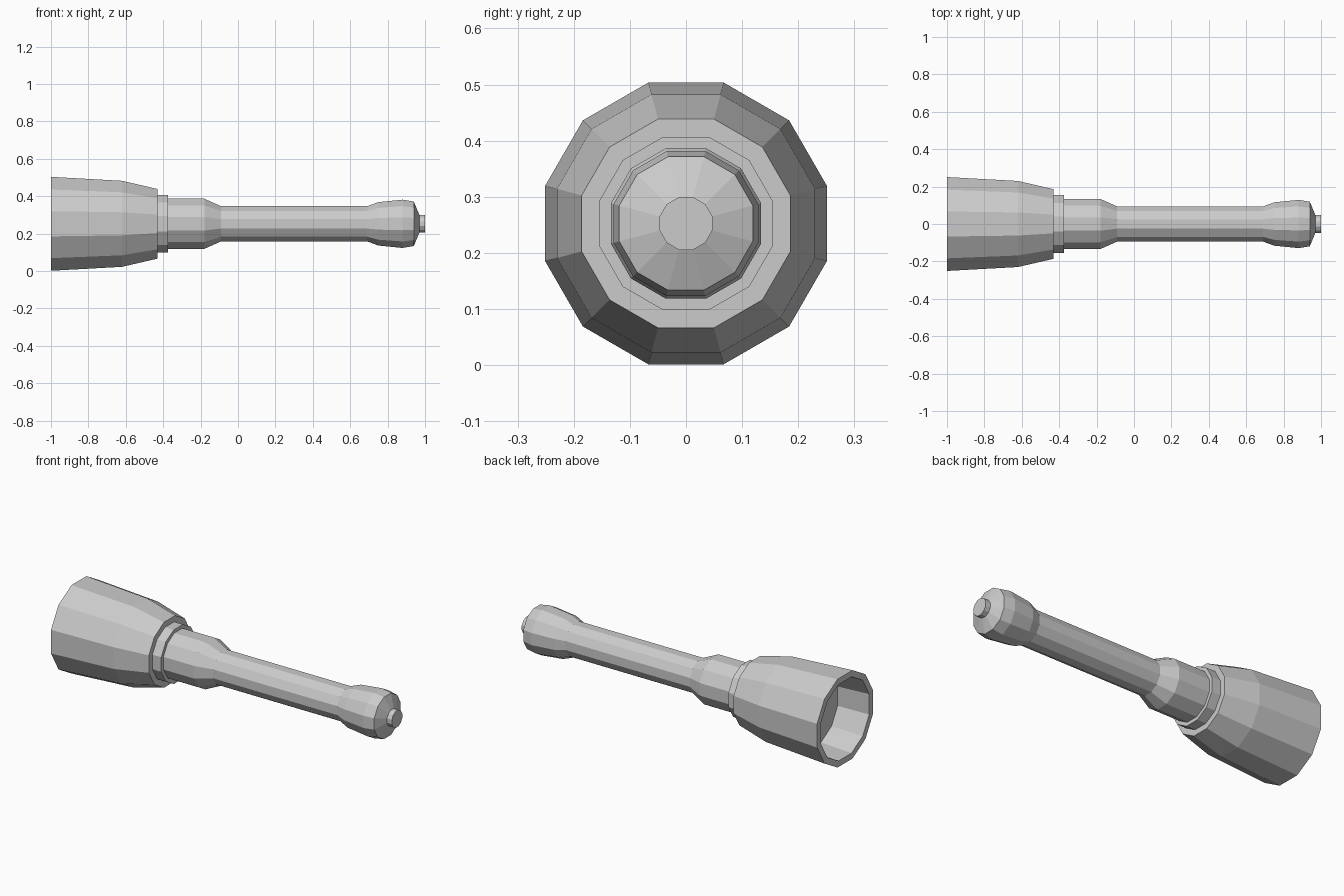
import bpy, bmesh
from math import pi, sin, cos

if "Cube" in bpy.data.objects:
    bpy.data.objects.remove(bpy.data.objects["Cube"])

SIDES = 12
AXIS_Z = 0.2525


def lathe(name, profile):
    """Turn (x, apothem) points around the x axis; cap both ends."""
    bm = bmesh.new()
    rings = []
    for x, a in profile:
        r = a / cos(pi / SIDES)
        ring = []
        for i in range(SIDES):
            t = 2 * pi * (i + 0.5) / SIDES
            ring.append(bm.verts.new((x, r * cos(t), AXIS_Z + r * sin(t))))
        rings.append(ring)
    for p, q in zip(rings, rings[1:]):
        for i in range(SIDES):
            j = (i + 1) % SIDES
            bm.faces.new((p[i], p[j], q[j], q[i]))
    bm.faces.new(rings[0])
    bm.faces.new(rings[-1])
    bmesh.ops.recalc_face_normals(bm, faces=bm.faces)
    mesh = bpy.data.meshes.new(name)
    bm.to_mesh(mesh)
    bm.free()
    ob = bpy.data.objects.new(name, mesh)
    bpy.context.collection.objects.link(ob)
    return ob


# Flared lamp head with a recessed lens at the open end
lathe("lamp_head", [(-0.81, 0.205), (-1.0, 0.217), (-1.0, 0.251),
                    (-0.62, 0.23), (-0.43, 0.186), (-0.43, 0.15)])

# Collar ring behind the head
lathe("collar", [(-0.43, 0.154), (-0.375, 0.154)])

# Neck, slim grip and flared tail
lathe("handle", [(-0.375, 0.134), (-0.18, 0.134), (-0.09, 0.094),
                 (0.69, 0.094), (0.75, 0.116), (0.88, 0.129),
                 (0.94, 0.119), (0.97, 0.047)])

# Push button on the tail
lathe("tail_button", [(0.965, 0.047), (1.0, 0.047)])
